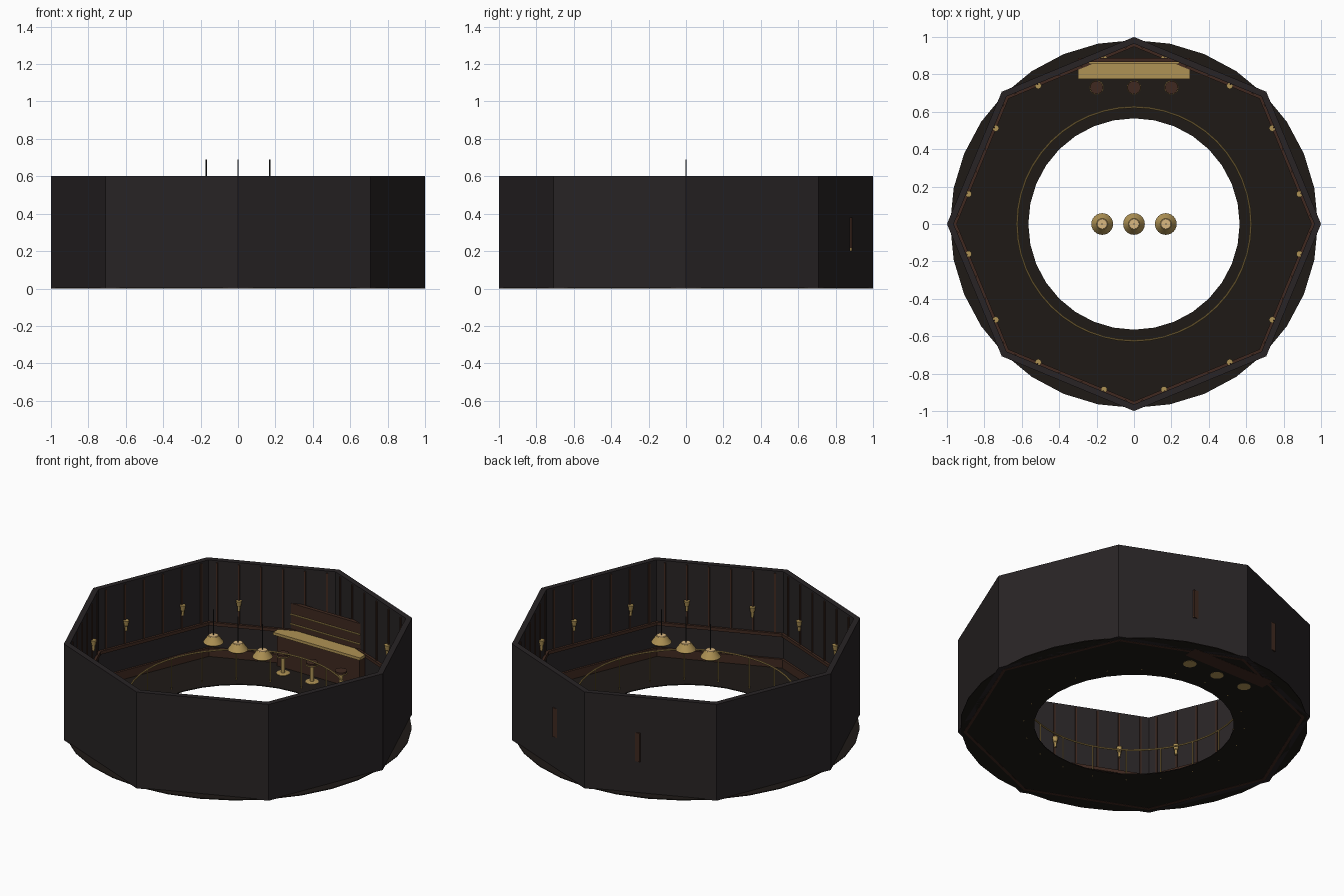
import bpy, bmesh
from math import sin, cos, pi, radians
from mathutils import Matrix, Vector

if "Cube" in bpy.data.objects:
    bpy.data.objects.remove(bpy.data.objects["Cube"])


def material(name, rgb):
    m = bpy.data.materials.new(name)
    m.diffuse_color = (*rgb, 1)
    m.use_nodes = True
    m.node_tree.nodes["Principled BSDF"].inputs["Base Color"].default_value = m.diffuse_color
    return m


WALL = material("dark_plaster", (0.021, 0.017, 0.018))
FLOOR = material("dark_floor", (0.013, 0.010, 0.008))
WOOD = material("brown_wood", (0.050, 0.022, 0.014))
BRASS = material("brass", (0.43, 0.29, 0.09))
GLOW = material("warm_glass", (0.70, 0.48, 0.22))
CORD = material("black_cord", (0.02, 0.02, 0.02))


def finish(bm, name, mat, smooth=False):
    bmesh.ops.recalc_face_normals(bm, faces=bm.faces)
    me = bpy.data.meshes.new(name)
    bm.to_mesh(me)
    bm.free()
    ob = bpy.data.objects.new(name, me)
    bpy.context.collection.objects.link(ob)
    me.materials.append(mat)
    if smooth:
        bpy.context.view_layer.objects.active = ob
        ob.select_set(True)
        bpy.ops.object.shade_smooth_by_angle(angle=radians(35))
        ob.select_set(False)
    return ob


def lathe(name, profile, n, mat, at=(0, 0, 0), closed=False, smooth=False):
    """Revolve (radius, z) points; closed joins last to first, otherwise ends are capped."""
    bm = bmesh.new()
    rows = [[bm.verts.new((at[0] + r * cos(2 * pi * i / n), at[1] + r * sin(2 * pi * i / n), at[2] + z))
             for i in range(n)] for r, z in profile]
    pairs = list(zip(rows, rows[1:]))
    if closed:
        pairs.append((rows[-1], rows[0]))
    for a, b in pairs:
        for i in range(n):
            j = (i + 1) % n
            bm.faces.new((a[i], a[j], b[j], b[i]))
    if not closed:
        bm.faces.new(rows[0])
        bm.faces.new(rows[-1])
    return finish(bm, name, mat, smooth)


def ring(name, r_out, r_in, z0, z1, n, mat):
    return lathe(name, [(r_in, z0), (r_out, z0), (r_out, z1), (r_in, z1)], n, mat, closed=True)


def box(name, x, y, z, mat, turn=0.0):
    """Box from (min, max) ranges, then turned about the z axis."""
    c = Vector([(a + b) / 2 for a, b in (x, y, z)])
    s = [b - a for a, b in (x, y, z)]
    bm = bmesh.new()
    bmesh.ops.create_cube(bm, size=1, matrix=Matrix.Rotation(turn, 4, 'Z')
                          @ Matrix.Translation(c) @ Matrix.Diagonal((*s, 1)))
    return finish(bm, name, mat)


# Octagonal shell, balcony floor with round opening, wall trims
ring("wall", 1.0, 0.964, 0.001, 0.602, 8, WALL)
ring("floor", 0.983, 0.565, 0.001, 0.006, 32, FLOOR)
ring("baseboard", 0.968, 0.950, 0, 0.06, 8, WOOD)
ring("chair_rail", 0.968, 0.948, 0.20, 0.22, 8, WOOD)

# Battens and sconces on each of the eight wall faces
apothem = 0.964 * cos(pi / 8)
width = 2 * sin(pi / 8)
for f in range(8):
    a = pi / 8 + f * pi / 4
    for i in range(6):
        t = ((i + 0.5) / 6 - 0.5) * width
        box(f"batten_{f}_{i}", (apothem - 0.006, apothem + 0.004), (t - 0.005, t + 0.005),
            (0.22, 0.59), WOOD, a)
    for k, t in enumerate((-0.19, 0.19)):
        x, y = 0.879 * cos(a) - t * sin(a), 0.879 * sin(a) + t * cos(a)
        lathe(f"sconce_{f}_{k}", [(0.007, 0.305), (0.009, 0.335), (0.012, 0.338), (0.017, 0.37)],
              12, BRASS, (x, y, 0), smooth=True)

# Brass railing around the opening
bm = bmesh.new()
lathe("handrail", [(0.625 + 0.005 * cos(q * pi / 4), 0.195 + 0.005 * sin(q * pi / 4))
                   for q in range(8)], 48, BRASS, closed=True, smooth=True)
bm.free()
for i in range(20):
    a = i * pi / 10
    lathe(f"baluster_{i}", [(0.004, 0), (0.004, 0.194)], 8, BRASS,
          (0.625 * cos(a), 0.625 * sin(a), 0), smooth=True)

# Bar counter, back panel and shelves
box("bar_body", (-0.285, 0.285), (0.79, 0.882), (0, 0.2), WOOD)
box("bar_top", (-0.3, 0.3), (0.775, 0.884), (0.2, 0.217), BRASS)
box("back_panel", (-0.3, 0.3), (0.865, 0.888), (0.2, 0.38), WOOD)
for i, z in enumerate((0.25, 0.31)):
    box(f"back_shelf_{i}", (-0.24, 0.24), (0.856, 0.866), (z, z + 0.006), BRASS)

# Bar stools
for i, x in enumerate((-0.2, 0, 0.2)):
    p = (x, 0.73, 0)
    lathe(f"stool_base_{i}", [(0.038, 0), (0.038, 0.008), (0.015, 0.012)], 20, BRASS, p, smooth=True)
    lathe(f"stool_stem_{i}", [(0.012, 0.01), (0.012, 0.112)], 12, BRASS, p, smooth=True)
    lathe(f"stool_ring_{i}", [(0.038, 0.112), (0.038, 0.118)], 20, BRASS, p, smooth=True)
    lathe(f"stool_seat_{i}", [(0.035, 0.118), (0.035, 0.13)], 20, WOOD, p, smooth=True)

# Pendant lamps over the opening
for i, x in enumerate((-0.17, 0, 0.17)):
    p = (x, 0, 0)
    lathe(f"lamp_shade_{i}", [(0.045, 0.478), (0.058, 0.488), (0.03, 0.528)], 24, BRASS, p, smooth=True)
    lathe(f"lamp_cap_{i}", [(0.028, 0.528), (0.026, 0.531)], 24, GLOW, p)
    lathe(f"lamp_cord_{i}", [(0.003, 0.53), (0.003, 0.69)], 8, CORD, p, smooth=True)
